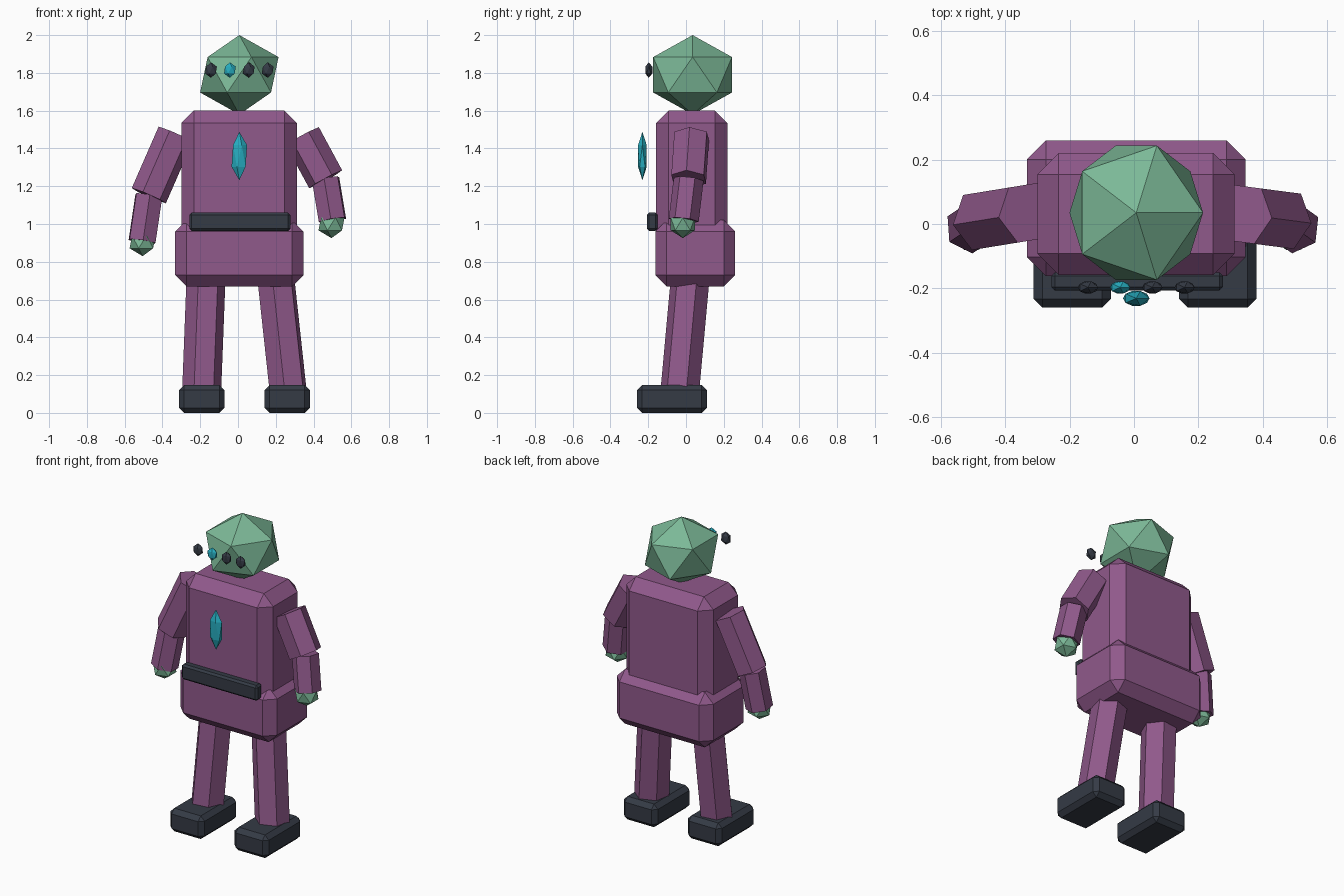
import bpy, bmesh
from mathutils import Vector, Matrix

if "Cube" in bpy.data.objects:
    bpy.data.objects.remove(bpy.data.objects["Cube"], do_unlink=True)


def material(name, rgb):
    mat = bpy.data.materials.new(name)
    mat.use_nodes = True
    mat.diffuse_color = (*rgb, 1)
    mat.node_tree.nodes["Principled BSDF"].inputs["Base Color"].default_value = (*rgb, 1)
    return mat


PURPLE = material("plum cloth", (0.28, 0.10, 0.26))
GREEN = material("green skin", (0.20, 0.48, 0.31))
DARK = material("dark slate", (0.035, 0.043, 0.06))
CYAN = material("cyan crystal", (0.02, 0.42, 0.53))


def finish(bm, name, mat):
    mesh = bpy.data.meshes.new(name)
    bm.to_mesh(mesh)
    bm.free()
    mesh.materials.append(mat)
    obj = bpy.data.objects.new(name, mesh)
    bpy.context.collection.objects.link(obj)
    return obj


def box(name, mat, low, high, bevel):
    """Chamfered block between two opposite corners."""
    low, high = Vector(low), Vector(high)
    bm = bmesh.new()
    bmesh.ops.create_cube(bm, size=1)
    bmesh.ops.scale(bm, vec=high - low, verts=bm.verts)
    bmesh.ops.translate(bm, vec=(low + high) / 2, verts=bm.verts)
    bmesh.ops.bevel(bm, geom=bm.edges[:], offset=bevel, segments=1,
                    profile=0.5, affect='EDGES')
    return finish(bm, name, mat)


def gem(name, mat, centre, radii):
    """Stretched icosahedron."""
    bm = bmesh.new()
    bmesh.ops.create_icosphere(bm, subdivisions=1, radius=1)
    bmesh.ops.scale(bm, vec=radii, verts=bm.verts)
    bmesh.ops.translate(bm, vec=centre, verts=bm.verts)
    return finish(bm, name, mat)


def limb(name, mat, start, end, radius):
    """Six-sided prism between two points."""
    start, end = Vector(start), Vector(end)
    axis = end - start
    turn = axis.to_track_quat('Z', 'Y').to_matrix().to_4x4()
    corner_up = Matrix.Rotation(1.5708, 4, 'Z')
    bm = bmesh.new()
    bmesh.ops.create_cone(bm, cap_ends=True, segments=6, radius1=radius,
                          radius2=radius, depth=axis.length,
                          matrix=Matrix.Translation((start + end) / 2) @ turn @ corner_up)
    # make sure a corner, not a flat, lies on the prism's local Y axis
    local_y = turn.to_3x3() @ Vector((0, 1, 0))
    mid = (start + end) / 2
    reach = max((v.co - mid).dot(local_y) for v in bm.verts)
    if reach < radius * 0.95:
        bmesh.ops.rotate(bm, cent=mid, verts=bm.verts,
                         matrix=Matrix.Rotation(0.5236, 3, axis))
    return finish(bm, name, mat)


# Body
box("torso", PURPLE, (-0.30, -0.158, 0.90), (0.312, 0.22, 1.60), 0.066)
box("hips", PURPLE, (-0.333, -0.162, 0.67), (0.347, 0.26, 1.02), 0.06)
box("belt", DARK, (-0.257, -0.207, 0.963), (0.277, -0.15, 1.06), 0.012)
gem("chest_crystal", CYAN, (0.007, -0.231, 1.36), (0.046, 0.027, 0.128))

# Head with a row of four eyes
gem("head", GREEN, (0.007, 0.035, 1.79), (0.232, 0.245, 0.21))
for i in range(4):
    gem(f"eye_{i + 1}", CYAN if i == 1 else DARK,
        (-0.143 + 0.1 * i, -0.197, 1.815), (0.035, 0.022, 0.041))

# Arms: shoulder, elbow, wrist, hand centre
arms = {
    "right": ((-0.33, 0.035, 1.475), (-0.472, 0.012, 1.15),
              (-0.508, -0.012, 0.908), (-0.505, -0.017, 0.905)),
    "left": ((0.341, 0.03, 1.465), (0.464, 0.014, 1.237),
             (0.50, -0.012, 1.02), (0.495, -0.017, 1.0)),
}
for side, (shoulder, elbow, wrist, hand) in arms.items():
    limb(f"{side}_upper_arm", PURPLE, shoulder, elbow, 0.10)
    limb(f"{side}_forearm", PURPLE, elbow, wrist, 0.08)
    gem(f"{side}_hand", GREEN, hand, (0.077, 0.075, 0.075))

# Legs and boots
legs = {
    "right": ((-0.166, 0.03, 0.80), (-0.193, -0.034, 0.10), -0.192),
    "left": ((0.191, 0.03, 0.80), (0.267, -0.034, 0.10), 0.26),
}
for side, (hip, ankle, boot_x) in legs.items():
    limb(f"{side}_leg", PURPLE, hip, ankle, 0.104)
    box(f"{side}_boot", DARK, (boot_x - 0.12, -0.26, 0), (boot_x + 0.12, 0.11, 0.147), 0.027)
